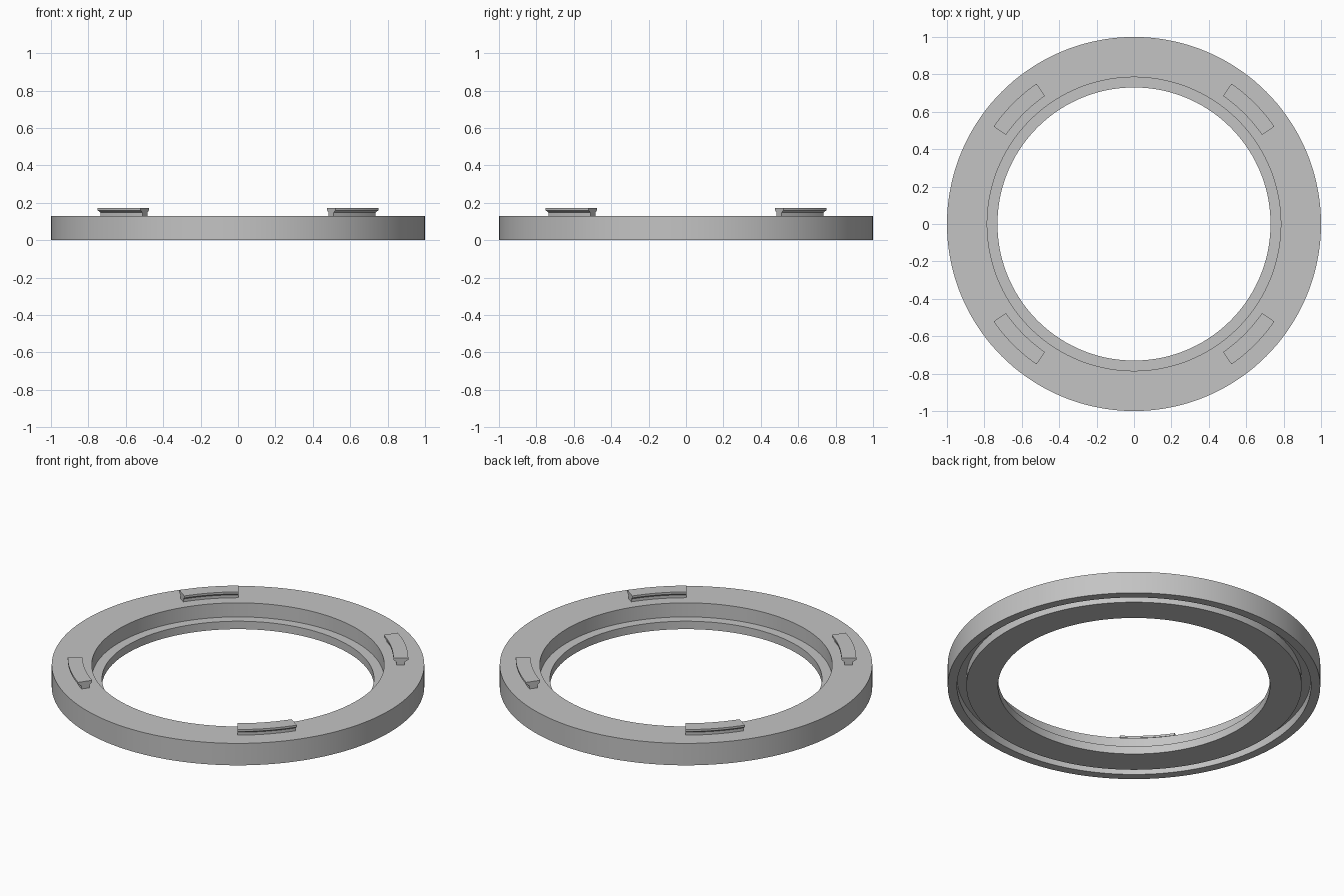
import bpy
import bmesh
from math import cos, sin, radians

cube = bpy.data.objects.get("Cube")
if cube:
    bpy.data.objects.remove(cube, do_unlink=True)

# Single plain grey
grey = bpy.data.materials.new("mid_grey")
grey.use_nodes = True
colour = (0.55, 0.55, 0.55, 1)
grey.diffuse_color = colour
grey.node_tree.nodes["Principled BSDF"].inputs["Base Color"].default_value = colour


def sweep(name, profile, start, end, steps):
    """Sweep a closed (radius, z) profile about z; a full turn joins itself."""
    full = end - start == 360
    bm = bmesh.new()
    loops = []
    for i in range(steps if full else steps + 1):
        a = radians(start + (end - start) * i / steps)
        loops.append([bm.verts.new((r * cos(a), r * sin(a), z)) for r, z in profile])
    n = len(profile)
    for i in range(steps):
        one, two = loops[i], loops[(i + 1) % len(loops)]
        for j in range(n):
            k = (j + 1) % n
            bm.faces.new((one[j], one[k], two[k], two[j]))
    if not full:
        bm.faces.new(loops[0])
        bm.faces.new(loops[-1])
    bmesh.ops.recalc_face_normals(bm, faces=bm.faces)
    mesh = bpy.data.meshes.new(name)
    bm.to_mesh(mesh)
    bm.free()
    mesh.materials.append(grey)
    obj = bpy.data.objects.new(name, mesh)
    bpy.context.collection.objects.link(obj)
    bpy.ops.object.select_all(action='DESELECT')
    obj.select_set(True)
    bpy.context.view_layer.objects.active = obj
    bpy.ops.object.shade_smooth_by_angle(angle=radians(30))
    return obj


# Ring body: stepped bore with a ledge, and a seal groove underneath
top = 0.13
ledge = 0.047
groove = 0.05
sweep("ring_body", [
    (0.73, 0), (0.9, 0), (0.9, groove), (0.95, groove), (0.95, 0),
    (1, 0), (1, top), (0.785, top), (0.785, ledge), (0.73, ledge),
], 0, 360, 144)

# Four bayonet lugs with an undercut on both sides
lug_profile = [
    (0.85, top - 0.005), (0.895, top - 0.005), (0.895, 0.147), (0.914, 0.16),
    (0.914, 0.172), (0.834, 0.172), (0.834, 0.16), (0.85, 0.147),
]
for place, middle in (("back_left", 45), ("back_right", 135),
                      ("front_right", 225), ("front_left", 315)):
    sweep(place + "_lug", lug_profile, middle - 10.2, middle + 10.2, 10)
